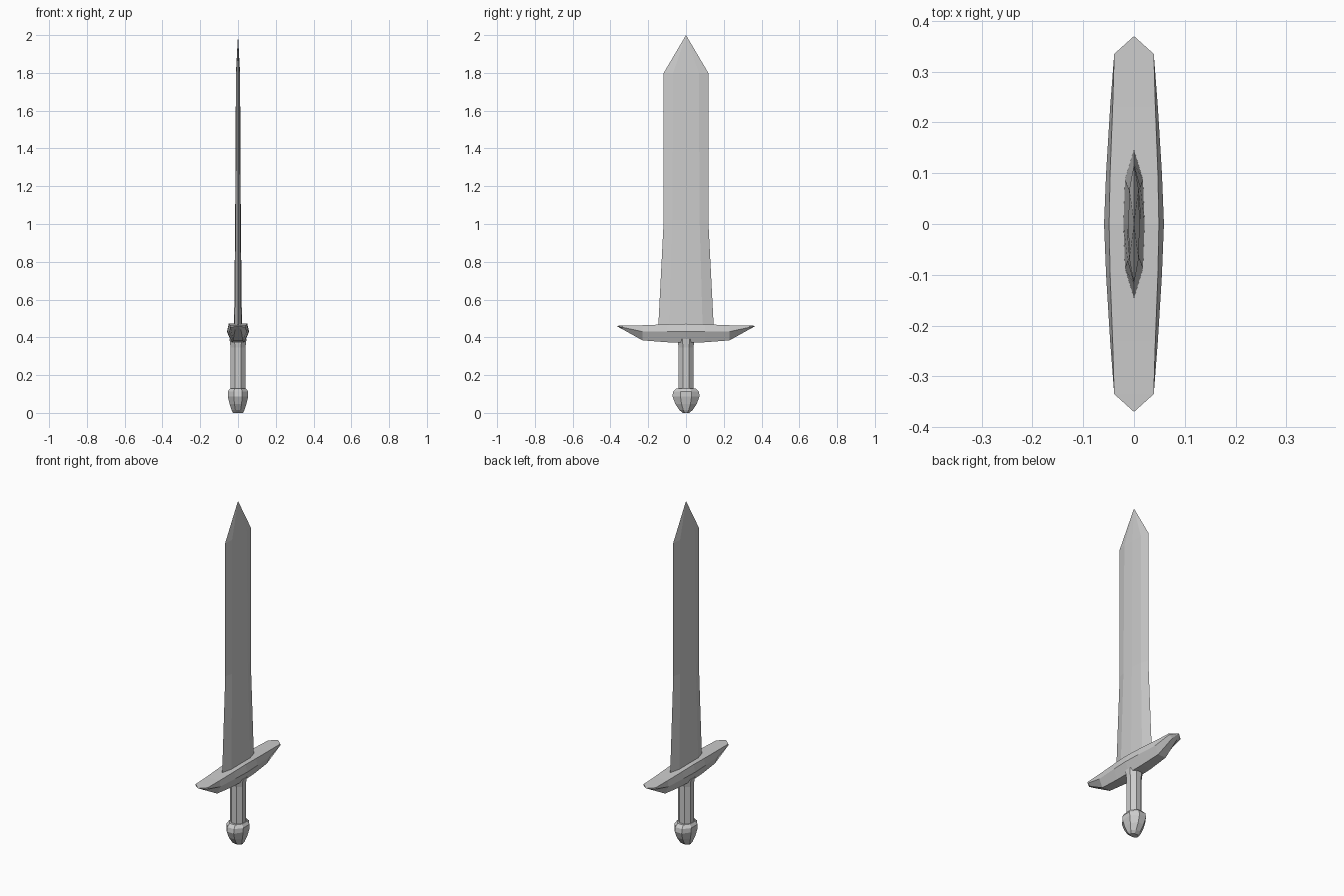
import bpy, bmesh
from math import cos, sin, pi

if "Cube" in bpy.data.objects:
    bpy.data.objects.remove(bpy.data.objects["Cube"])


def loft(name, rings):
    """Bridge successive rings of points; a one-point ring closes to a tip."""
    bm = bmesh.new()
    vr = [[bm.verts.new(p) for p in r] for r in rings]
    for a, b in zip(vr, vr[1:]):
        n = max(len(a), len(b))
        for i in range(n):
            j = (i + 1) % n
            face = []
            for v in (a[i % len(a)], a[j % len(a)], b[j % len(b)], b[i % len(b)]):
                if v not in face:
                    face.append(v)
            bm.faces.new(face)
    for r in (vr[0], vr[-1]):
        if len(r) > 2:
            bm.faces.new(r)
    bmesh.ops.recalc_face_normals(bm, faces=bm.faces)
    me = bpy.data.meshes.new(name)
    bm.to_mesh(me)
    bm.free()
    ob = bpy.data.objects.new(name, me)
    bpy.context.collection.objects.link(ob)
    return ob


def octagon(rx, ry, z):
    k = 1 / cos(pi / 8)
    return [(rx * k * cos(pi / 8 + i * pi / 4), ry * k * sin(pi / 8 + i * pi / 4), z)
            for i in range(8)]


def blade_ring(edge, flat, thick, z):
    # flat centre with a sharpened bevel on both edges and a slight middle ridge
    return [(0, edge, z), (-thick * .85, flat, z), (-thick, 0, z), (-thick * .85, -flat, z),
            (0, -edge, z), (thick * .85, -flat, z), (thick, 0, z), (thick * .85, flat, z)]


def guard_ring(y, half):
    return [(x, y, z) for x, z in half] + [(-x, y, z) for x, z in reversed(half)]


# Blade
loft("blade", [blade_ring(.147, .088, .021, .45),
               blade_ring(.118, .072, .015, 1.02),
               blade_ring(.118, .068, .011, 1.80),
               [(0, 0, 2.0)]])

# Crossguard: half sections (x, z) from top to bottom, mirrored along y
sections = [(.335, [(.039, .462), (.039, .453), (.015, .442)]),
            (.23, [(.042, .464), (.047, .43), (.026, .384)]),
            (.10, [(.047, .469), (.055, .43), (.032, .374)])]
tip = [(0, .37, .461)]
side = [guard_ring(y, h) for y, h in sections]
mid = guard_ring(0, [(.049, .472), (.059, .43), (.034, .372)])
flip = lambda r: [(x, -y, z) for x, y, z in r]
loft("crossguard", [tip] + side + [mid] + [flip(r) for r in reversed(side)] + [flip(tip)])

# Grip
loft("grip", [octagon(.039, .039, .11), octagon(.039, .039, .345), octagon(.045, .045, .39)])

# Pommel
loft("pommel", [octagon(rx, ry, z) for rx, ry, z in
                [(.026, .017, .0), (.034, .034, .014), (.045, .057, .048), (.054, .072, .088),
                 (.054, .068, .113), (.042, .052, .13)]])
